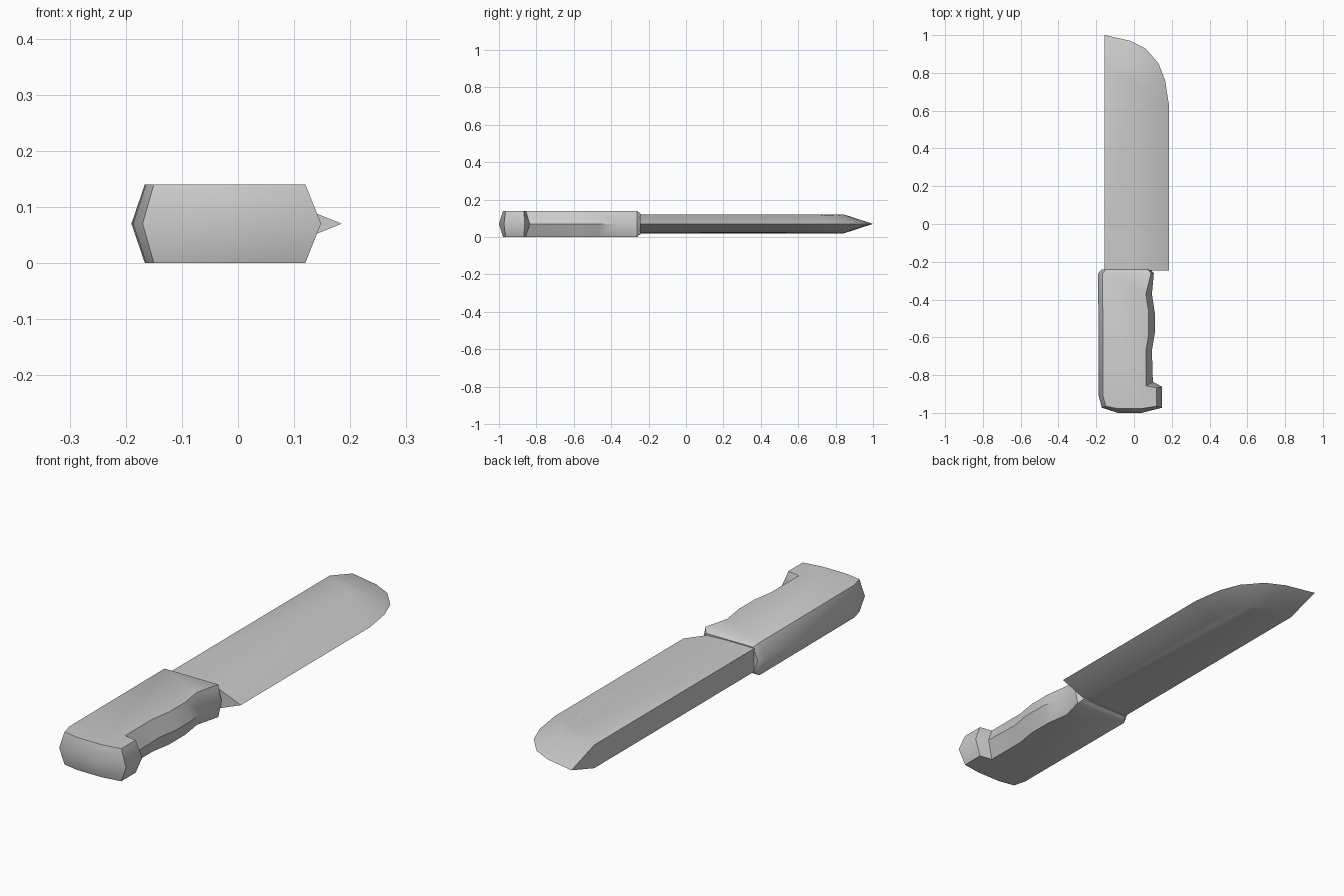
import bpy
import bmesh
import math

cube = bpy.data.objects.get("Cube")
if cube:
    bpy.data.objects.remove(cube, do_unlink=True)

MID = 0.07         # height of the symmetry plane
ROOT = -0.245      # where the blade meets the handle

grey = bpy.data.materials.new("plain grey")
grey.use_nodes = True
grey.diffuse_color = (0.6, 0.6, 0.6, 1)
grey.node_tree.nodes["Principled BSDF"].inputs["Base Color"].default_value = grey.diffuse_color


def ring(bm, points, z):
    return [bm.verts.new((x, y, z)) for x, y in points]


def strip(bm, a, b, closed=False):
    n = len(a)
    for i in range(n if closed else n - 1):
        j = (i + 1) % n
        bm.faces.new((a[i], a[j], b[j], b[i]))


def finish(bm, name, angle):
    """Mirror the upper half downwards and make a shaded object."""
    geom = bm.verts[:] + bm.edges[:] + bm.faces[:]
    bmesh.ops.mirror(bm, geom=geom, axis='Z', merge_dist=0.0005)
    bmesh.ops.remove_doubles(bm, verts=bm.verts[:], dist=0.0005)
    bmesh.ops.recalc_face_normals(bm, faces=bm.faces[:])
    mesh = bpy.data.meshes.new(name)
    bm.to_mesh(mesh)
    bm.free()
    mesh.materials.append(grey)
    obj = bpy.data.objects.new(name, mesh)
    obj.location.z = MID
    bpy.context.collection.objects.link(obj)
    bpy.ops.object.select_all(action='DESELECT')
    obj.select_set(True)
    bpy.context.view_layer.objects.active = obj
    bpy.ops.object.shade_smooth_by_angle(angle=math.radians(angle))


# Handle: wide outline at mid height, narrower outline on the flat faces
mid_outline = [
    (0.105, -0.262), (0.095, -0.37), (0.11, -0.47), (0.11, -0.58), (0.095, -0.67),
    (0.10, -0.835), (0.148, -0.862), (0.148, -0.973),
    (0.04, -1.0), (-0.085, -1.0), (-0.17, -0.973), (-0.187, -0.91), (-0.19, -0.262)]
flat_outline = [
    (0.09, -0.262), (0.063, -0.37), (0.078, -0.47), (0.078, -0.58), (0.063, -0.67),
    (0.063, -0.857), (0.12, -0.867), (0.12, -0.965),
    (0.035, -0.978), (-0.08, -0.978), (-0.15, -0.965), (-0.164, -0.91), (-0.166, -0.262)]
bm = bmesh.new()
mid = ring(bm, mid_outline, 0)
flat = ring(bm, flat_outline, MID)
strip(bm, mid, flat)
bm.faces.new(flat)

# Chamfered end of the handle
rim = [mid[0], flat[0], flat[-1], mid[-1]]
cap = [bm.verts.new((x, -0.242, z)) for x, z in
       ((0.09, 0), (0.075, 0.054), (-0.15, 0.054), (-0.172, 0))]
strip(bm, rim, cap)
bm.faces.new(cap)
finish(bm, "handle", 45)

# Blade: cutting edge, start of the bevel, and a faint ridge on the flat
edge_line = [(-0.155, 1.0), (-0.02, 0.97), (0.06, 0.93), (0.13, 0.85),
             (0.165, 0.76), (0.185, 0.63), (0.185, ROOT)]
bevel_line = [(-0.155, 0.845), (-0.02, 0.84), (0.03, 0.81), (0.06, 0.765),
              (0.07, 0.72), (0.07, 0.62), (0.07, ROOT)]
bm = bmesh.new()
edge = ring(bm, edge_line, 0)
bevel = ring(bm, bevel_line, 0.046)
bevel[0].co.z = bevel[1].co.z = 0.05
spine_root, ridge_root, ridge_tip = ring(
    bm, [(-0.155, ROOT), (-0.01, ROOT), (-0.01, 0.76)], 0.05)
base_root, base_tip = ring(bm, [(-0.155, ROOT), (-0.155, 0.845)], 0)
strip(bm, edge, bevel)
bm.faces.new((spine_root, ridge_root, ridge_tip, bevel[0]))
bm.faces.new((ridge_tip, bevel[1], bevel[0]))
bm.faces.new([ridge_root] + bevel[:0:-1] + [ridge_tip])

# Flat spine and root of the blade
bm.faces.new((base_root, spine_root, bevel[0], base_tip))
bm.faces.new((base_tip, bevel[0], edge[0]))
bm.faces.new((base_root, edge[-1], bevel[-1], ridge_root, spine_root))
finish(bm, "blade", 35)
